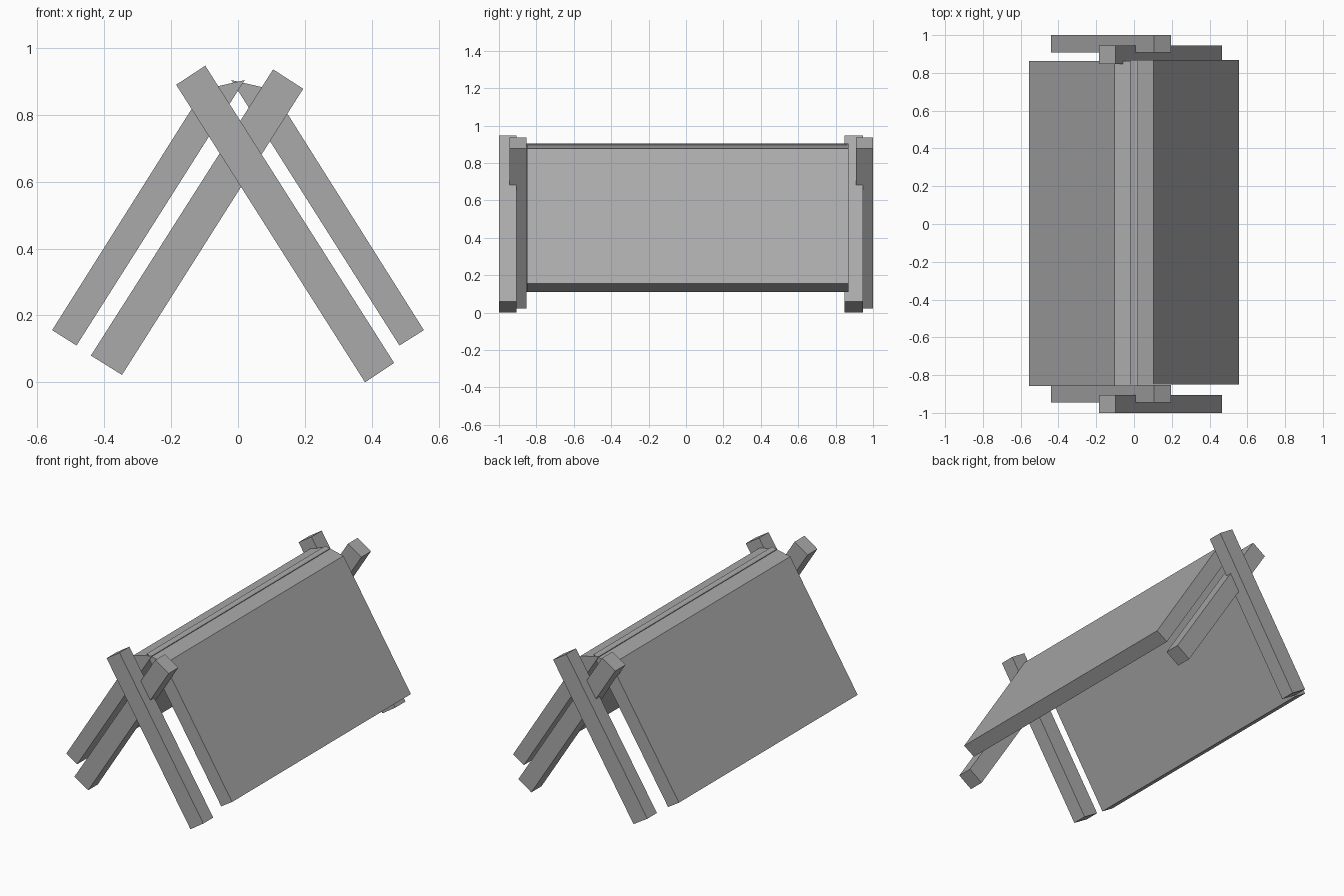
import bpy
import bmesh

cube = bpy.data.objects.get("Cube")
if cube:
    bpy.data.objects.remove(cube, do_unlink=True)

# One plain grey for everything
grey = bpy.data.materials.new("plain grey")
grey.use_nodes = True
colour = (0.4, 0.4, 0.4, 1)
grey.diffuse_color = colour
grey.node_tree.nodes["Principled BSDF"].inputs["Base Color"].default_value = colour


def prism(name, profile, y0, y1):
    """Extrude an x-z profile along y."""
    bm = bmesh.new()
    face = bm.faces.new([bm.verts.new((x, y0, z)) for x, z in profile])
    result = bmesh.ops.extrude_face_region(bm, geom=[face])
    moved = [v for v in result["geom"] if isinstance(v, bmesh.types.BMVert)]
    bmesh.ops.translate(bm, verts=moved, vec=(0, y1 - y0, 0))
    bmesh.ops.recalc_face_normals(bm, faces=bm.faces)
    mesh = bpy.data.meshes.new(name)
    bm.to_mesh(mesh)
    bm.free()
    mesh.materials.append(grey)
    obj = bpy.data.objects.new(name, mesh)
    bpy.context.collection.objects.link(obj)
    return obj


# Crossed legs at each end, lapped into each other
leg_to_left = [(-0.185, 0.89), (-0.098, 0.947), (0.467, 0.058), (0.38, 0)]
leg_to_right = [(-0.44, 0.08), (-0.347, 0.022), (0.195, 0.878), (0.105, 0.936)]
prism("front_leg_left", leg_to_left, -1, -0.905)
prism("front_leg_right", leg_to_right, -0.945, -0.853)
prism("back_leg_left", leg_to_left, 0.847, 0.945)
prism("back_leg_right", leg_to_right, 0.908, 1)

# Two sloping panels with bevelled tops meeting at the ridge
panel = [(0.556, 0.156), (0.483, 0.11), (-0.02, 0.904), (0.102, 0.876)]
prism("left_panel", panel, -0.851, 0.869)
prism("right_panel", [(-x, z) for x, z in panel], -0.857, 0.862)
